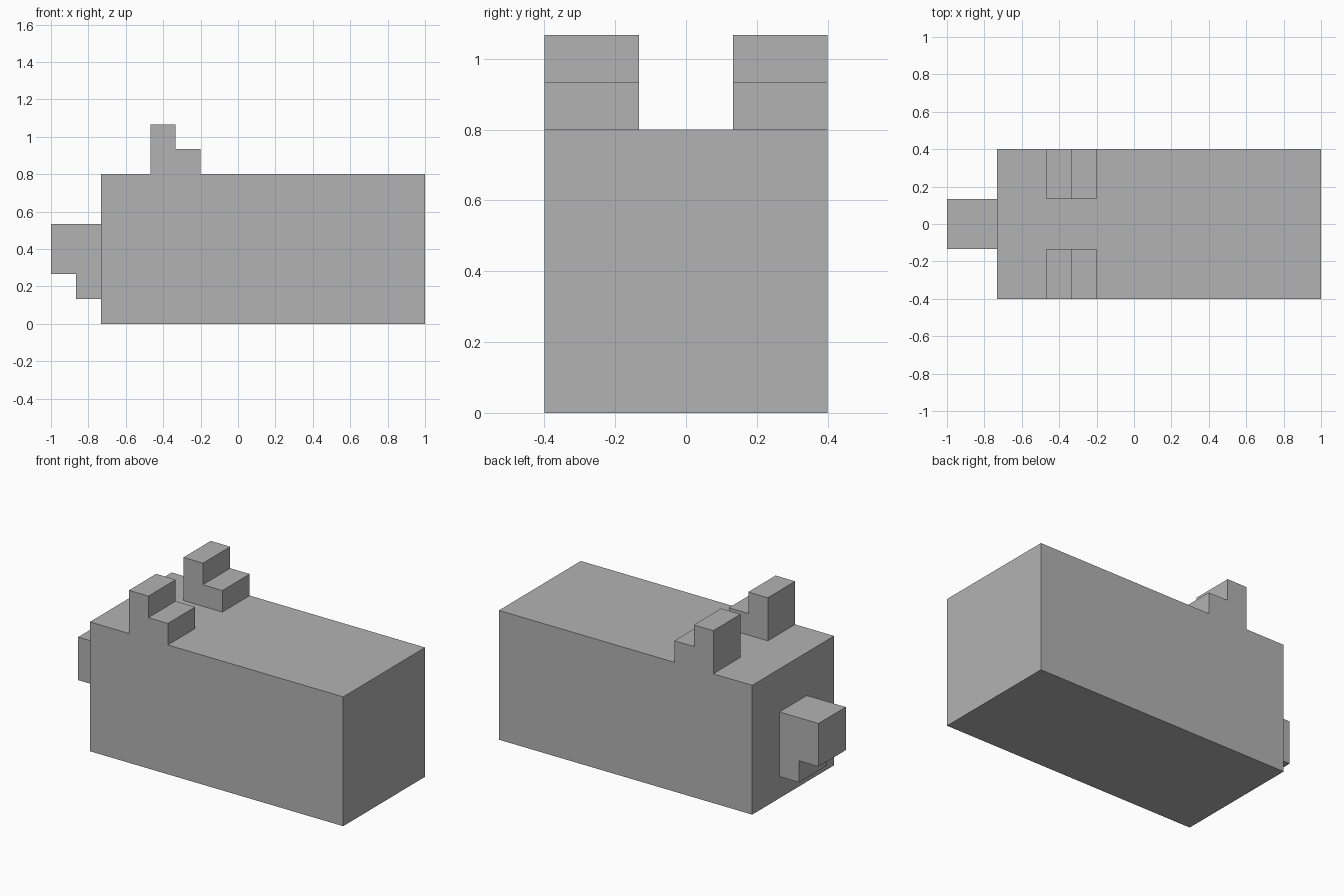
import bpy
import bmesh

cube = bpy.data.objects.get("Cube")
if cube:
    bpy.data.objects.remove(cube, do_unlink=True)

U = 1 / 15  # block grid unit

grey = bpy.data.materials.new("plain grey")
grey.use_nodes = True
colour = (0.45, 0.45, 0.45, 1)
grey.diffuse_color = colour
grey.node_tree.nodes["Principled BSDF"].inputs["Base Color"].default_value = colour


def extrude_profile(name, profile, y0, y1):
    """Extrude an x-z outline, given in grid units, from y0 to y1."""
    bm = bmesh.new()
    face = bm.faces.new([bm.verts.new((x * U, y0 * U, z * U)) for x, z in profile])
    result = bmesh.ops.extrude_face_region(bm, geom=[face])
    moved = [g for g in result["geom"] if isinstance(g, bmesh.types.BMVert)]
    bmesh.ops.translate(bm, verts=moved, vec=(0, (y1 - y0) * U, 0))
    bmesh.ops.recalc_face_normals(bm, faces=bm.faces[:])
    mesh = bpy.data.meshes.new(name)
    bm.to_mesh(mesh)
    bm.free()
    mesh.materials.append(grey)
    obj = bpy.data.objects.new(name, mesh)
    bpy.context.collection.objects.link(obj)
    return obj


# Long box body
extrude_profile("body", [(-11, 0), (15, 0), (15, 12), (-11, 12)], -6, 6)

# Stepped ears, one on each side of the top
ear = [(-7, 12), (-3, 12), (-3, 14), (-5, 14), (-5, 16), (-7, 16)]
extrude_profile("front_ear", ear, -6, -2)
extrude_profile("back_ear", ear, 2, 6)

# Snout with an undercut chin
snout = [(-11, 2), (-11, 8), (-15, 8), (-15, 4), (-13, 4), (-13, 2)]
extrude_profile("snout", snout, -2, 2)
